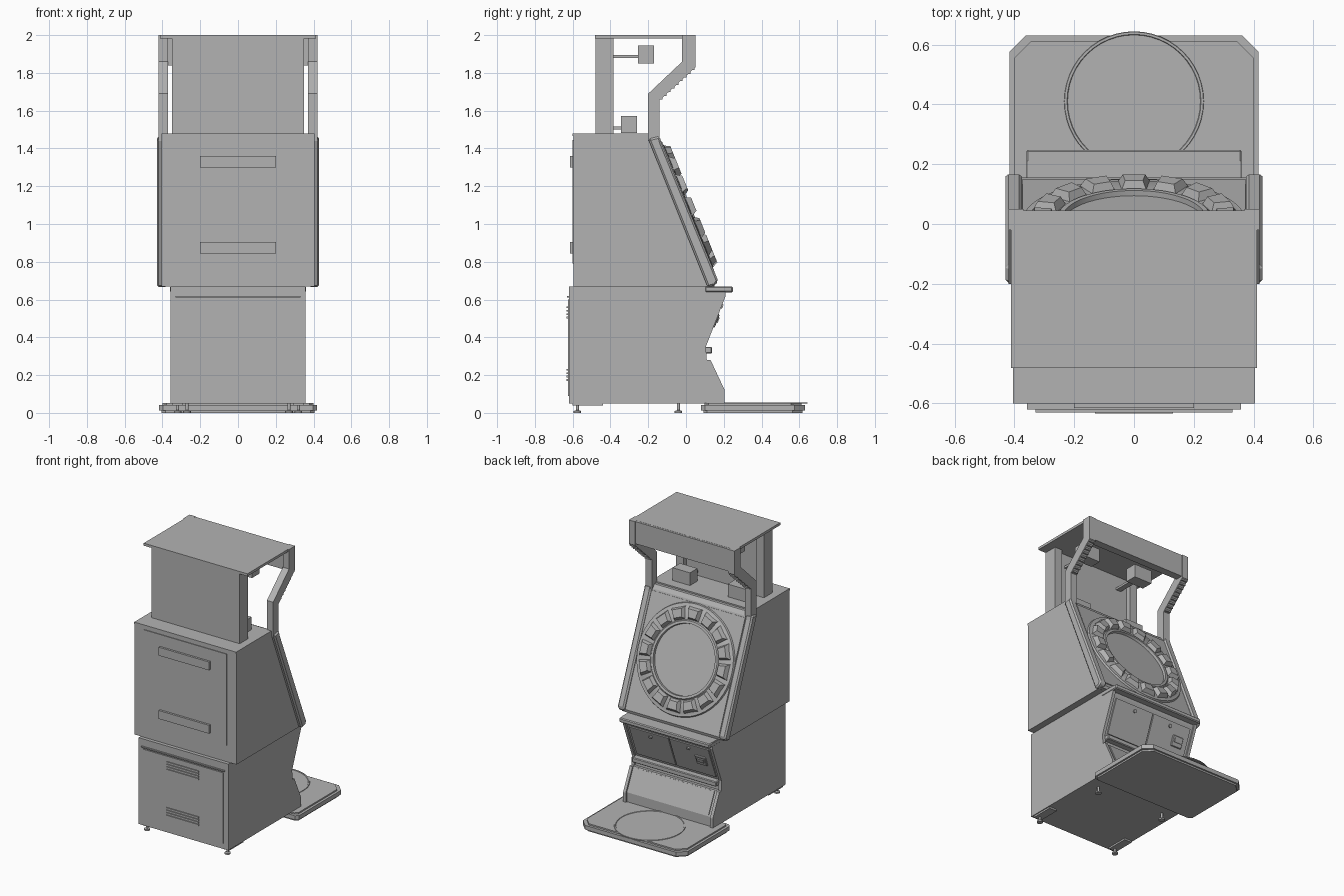
import bpy, bmesh, math
from mathutils import Matrix, Vector

cube = bpy.data.objects.get("Cube")
if cube:
    bpy.data.objects.remove(cube, do_unlink=True)

grey = bpy.data.materials.new("cabinet grey")
grey.use_nodes = True
colour = (0.45, 0.45, 0.45, 1)
grey.diffuse_color = colour
grey.node_tree.nodes["Principled BSDF"].inputs["Base Color"].default_value = colour


def finish(name, bm, matrix=None, bevel=0, smooth=False):
    bmesh.ops.recalc_face_normals(bm, faces=bm.faces)
    mesh = bpy.data.meshes.new(name)
    bm.to_mesh(mesh)
    bm.free()
    ob = bpy.data.objects.new(name, mesh)
    bpy.context.collection.objects.link(ob)
    mesh.materials.append(grey)
    if matrix:
        ob.matrix_world = matrix
    if bevel:
        mod = ob.modifiers.new("bevel", "BEVEL")
        mod.width = bevel
        mod.segments = 1
    if smooth:
        bpy.context.view_layer.objects.active = ob
        ob.select_set(True)
        bpy.ops.object.shade_smooth_by_angle(angle=math.radians(30))
        ob.select_set(False)
    return ob


def extrude(name, points, offset, **kw):
    bm = bmesh.new()
    face = bm.faces.new([bm.verts.new(p) for p in points])
    new = bmesh.ops.extrude_face_region(bm, geom=[face])["geom"]
    bmesh.ops.translate(bm, vec=offset, verts=[v for v in new if isinstance(v, bmesh.types.BMVert)])
    return finish(name, bm, **kw)


def side_prism(name, profile, x0, x1, **kw):
    return extrude(name, [(x0, y, z) for y, z in profile], (x1 - x0, 0, 0), **kw)


def box(name, x, y, z, **kw):
    return extrude(name, [(x[0], y[0], z[0]), (x[1], y[0], z[0]), (x[1], y[1], z[0]), (x[0], y[1], z[0])],
                   (0, 0, z[1] - z[0]), **kw)


def lathe(name, profile, steps, matrix):
    bm = bmesh.new()
    verts = [bm.verts.new((r, 0, h)) for r, h in profile]
    edges = [bm.edges.new(pair) for pair in zip(verts, verts[1:])]
    bmesh.ops.spin(bm, geom=verts + edges, axis=(0, 0, 1), cent=(0, 0, 0), angle=math.tau, steps=steps)
    bmesh.ops.remove_doubles(bm, verts=bm.verts, dist=0.0001)
    return finish(name, bm, matrix, smooth=True)


def slope_matrix(low, high, x=0):
    """Frame on a sloping face: local y climbs from low to high, local z points outward."""
    up = Vector((0, high[0] - low[0], high[1] - low[1])).normalized()
    across = Vector((-1, 0, 0))
    out = across.cross(up)
    rot = Matrix((across, up, out)).transposed().to_4x4()
    mid = Vector((x, (low[0] + high[0]) / 2, (low[1] + high[1]) / 2))
    return Matrix.Translation(mid) @ rot


# Lower cabinet: recessed core and two side cheeks
lower = [(-0.61, 0.05), (0.205, 0.05), (0.205, 0.12), (0.13, 0.28), (0.11, 0.28),
         (0.105, 0.35), (0.21, 0.62), (0.21, 0.67), (-0.61, 0.67)]
side_prism("lower_cabinet", [(y - 0.012 if y > 0 else y, z) for y, z in lower], -0.34, 0.34)
for s in (-1, 1):
    side_prism("lower_side", lower, s * 0.335, s * 0.357)
box("lower_back", (-0.357, 0.357), (-0.62, -0.6), (0.05, 0.67))
box("front_shelf", (-0.36, 0.36), (0.1, 0.248), (0.638, 0.67), bevel=0.006)
box("kick_ledge", (-0.335, 0.335), (0.05, 0.138), (0.315, 0.35), bevel=0.005)

# Doors on the lower front
door = slope_matrix((0.093, 0.35), (0.198, 0.62))
for s in (-1, 1):
    box("coin_door", sorted((s * 0.004, s * 0.315)), (-0.12, 0.125), (0, 0.008), matrix=door)
    lathe("door_lock", [(0, 0.018), (0.012, 0.018), (0.012, 0)], 16,
          door @ Matrix.Translation((s * 0.15, 0.09, 0)))
box("keypad_frame", (0.19, 0.275), (-0.03, 0.045), (0, 0.018), matrix=door, bevel=0.004)
box("keypad", (0.205, 0.26), (0.0, 0.03), (0.018, 0.024), matrix=door)
kick = slope_matrix((0.193, 0.12), (0.118, 0.28))
box("kick_plate", (-0.315, 0.315), (-0.08, 0.08), (0, 0.006), matrix=kick)

# Back service door with vent slats
box("lower_door", (-0.32, 0.32), (-0.626, -0.61), (0.09, 0.6))
for z in (0.17, 0.5):
    for i in range(4):
        box("vent_slat", (-0.13, 0.13), (-0.633, -0.62), (z + i * 0.018, z + i * 0.018 + 0.009))
box("door_top_rail", (-0.33, 0.33), (-0.631, -0.61), (0.61, 0.618))

# Upper cabinet with sloping play face
low, high = (0.155, 0.69), (-0.15, 1.445)
side_prism("upper_cabinet", [(-0.595, 0.67), (0.15, 0.67), low, high, (-0.17, 1.47), (-0.595, 1.47)], -0.405, 0.405)
box("upper_top", (-0.405, 0.405), (-0.6, -0.19), (1.465, 1.48))
box("upper_door", (-0.33, 0.33), (-0.6, -0.59), (0.79, 1.445))
for z in (0.845, 1.3):
    box("door_handle", (-0.2, 0.2), (-0.615, -0.595), (z, z + 0.06))
rail = [(-0.2, 1.45), (-0.14, 1.465), (-0.13, 1.43), (0.17, 0.7), (0.155, 0.675), (0.115, 0.665)]
for s in (-1, 1):
    side_prism("face_rail", rail, s * 0.375, s * 0.43, bevel=0.01)

# Round screen and button ring on the play face
face = slope_matrix(low, high) @ Matrix.Translation((0, 0.02, 0))
box("face_panel", (-0.372, 0.372), (-0.4, 0.375), (-0.01, 0.006), matrix=face)
lathe("button_ring", [(0.235, 0.004), (0.238, 0.03), (0.255, 0.03), (0.262, 0.022), (0.345, 0.022),
                      (0.352, 0.018), (0.372, 0.018), (0.378, 0.004)], 64, face)
lathe("round_screen", [(0, 0.012), (0.236, 0.012), (0.236, 0.0)], 64, face)
for i in range(16):
    bm = bmesh.new()
    bmesh.ops.create_cube(bm, size=1)
    for v in bm.verts:
        top = v.co.z > 0
        v.co.x *= (0.07 if top else 0.1) * (1.08 if v.co.y > 0 else 0.85)
        v.co.y *= 0.055 if top else 0.085
        v.co.z = 0.05 if top else 0.018
    finish("ring_button", bm, face @ Matrix.Rotation(i * math.tau / 16, 4, "Z") @ Matrix.Translation((0, 0.305, 0)))

# Canopy: roof, header beam, bent posts
box("roof", (-0.412, 0.412), (-0.482, 0.03), (1.982, 2.0))
box("header_beam", (-0.37, 0.37), (-0.01, 0.045), (1.84, 1.999))
post = [(-0.02, 2.0), (0.05, 2.0), (0.05, 1.83), (-0.14, 1.655), (-0.14, 1.44),
        (-0.2, 1.44), (-0.2, 1.69), (-0.02, 1.86)]
for s in (-1, 1):
    side_prism("canopy_post", post, s * 0.37, s * 0.42)
    for i in range(9):
        t = (i + 0.5) / 9
        y, z = -0.14 + 0.19 * t, 1.655 + 0.175 * t
        box("post_rib", sorted((s * 0.372, s * 0.418)), (y - 0.008, y + 0.006), (z - 0.006, z + 0.004))

# Rear board with its pillars
box("rear_board", (-0.35, 0.35), (-0.48, -0.42), (1.475, 1.985))
for s in (-1, 1):
    box("board_pillar", sorted((s * 0.29, s * 0.35)), (-0.42, -0.385), (1.475, 1.985))

# Lamps and speakers held in front of the board
for s in (-1, 1):
    x = s * 0.22
    box("upper_lamp", (x - 0.07, x + 0.07), (-0.255, -0.17), (1.85, 1.945))
    box("upper_arm", (x - 0.02, x + 0.02), (-0.43, -0.25), (1.88, 1.895))
    box("lower_lamp", (x - 0.07, x + 0.07), (-0.345, -0.26), (1.482, 1.573))
    box("lower_arm", (x - 0.02, x + 0.02), (-0.43, -0.34), (1.5, 1.515))


# Foot platform with raised lip and turntable ring
def plate(name, inset, z0, z1):
    w, f, b, c = 0.417 - inset, 0.63 - inset, 0.08 + inset, 0.055
    half = [(w - 0.02, b), (w, b + 0.02), (w, f - c), (w - c, f)]
    outline = half + [(-x, y) for x, y in reversed(half)]
    extrude(name, [(x, y, z0) for x, y in outline], (0, 0, z1 - z0))


plate("platform_base", 0.012, 0.0, 0.03)
plate("platform_rim", 0.0, 0.012, 0.042)
plate("platform_top", 0.018, 0.04, 0.052)
lathe("platform_disc", [(0, 0.053), (0.222, 0.053), (0.224, 0.056), (0.232, 0.056), (0.234, 0.05)], 48,
      Matrix.Translation((0, 0.41, 0)))

# Levelling feet
for s in (-1, 1):
    for x, y in ((0.32, -0.575), (0.27, -0.04)):
        lathe("levelling_foot", [(0, 0), (0.02, 0), (0.02, 0.01), (0.008, 0.014), (0.008, 0.055)], 16,
              Matrix.Translation((s * x, y, 0)))
    box("foot_bracket", (s * 0.32 - 0.03, s * 0.32 + 0.03), (-0.6, -0.44), (0.038, 0.052))
